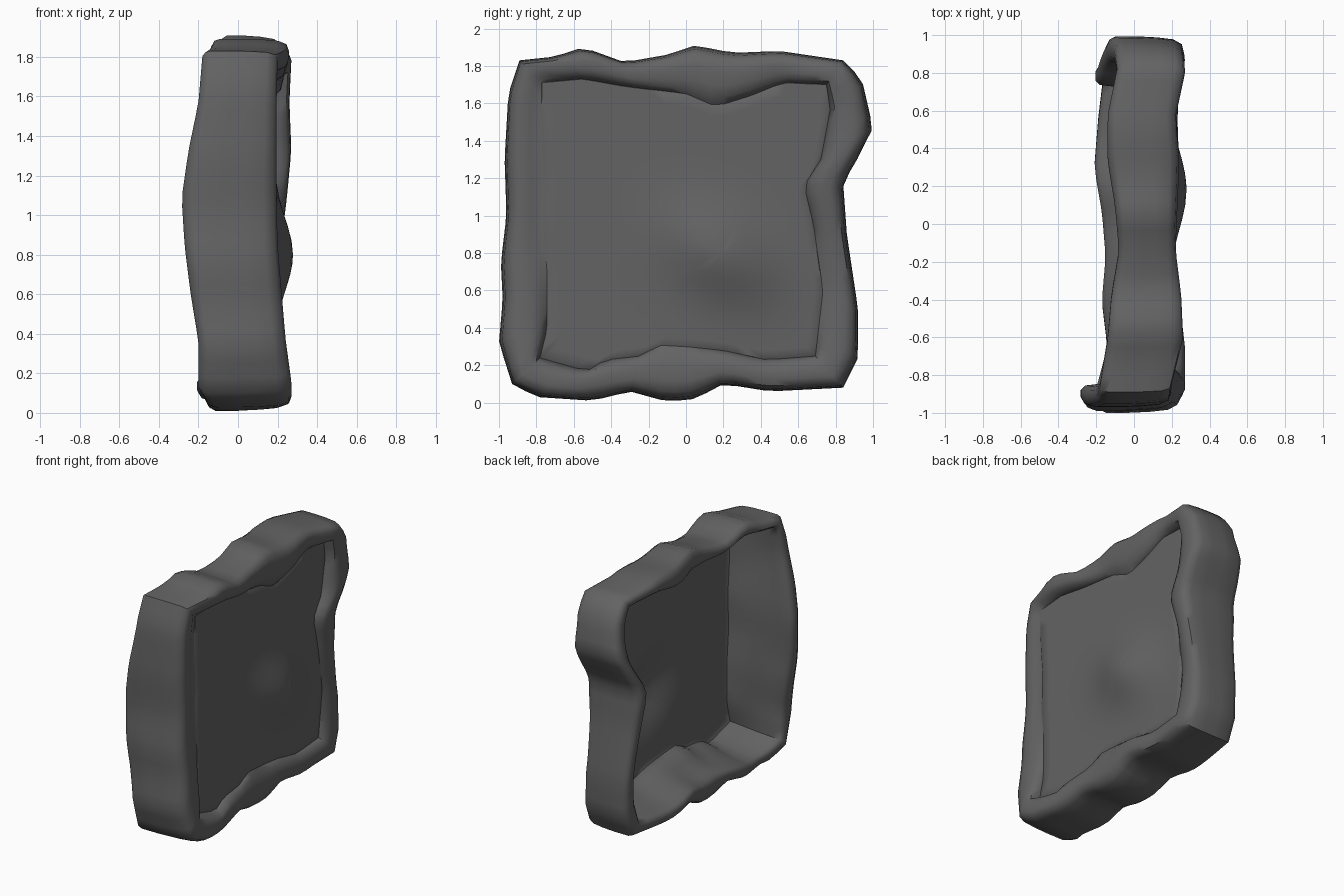
import bpy, bmesh, math
from mathutils import Vector

if "Cube" in bpy.data.objects:
    bpy.data.objects.remove(bpy.data.objects["Cube"])

N = 22  # samples along each side of the frame
EDGE = .183  # depth of the panel

stone = bpy.data.materials.new("dark grey stone")
stone.diffuse_color = (0.125, 0.125, 0.125, 1)
stone.use_nodes = True
stone.node_tree.nodes["Principled BSDF"].inputs["Base Color"].default_value = stone.diffuse_color


def resample(pts, n):
    """n points evenly spaced along a polyline, without its last point."""
    pts = [Vector(p) for p in pts]
    lens = [(b - a).length for a, b in zip(pts, pts[1:])]
    out = []
    for i in range(n):
        d = sum(lens) * i / n
        for a, b, l in zip(pts, pts[1:], lens):
            if d <= l:
                out.append(a.lerp(b, d / l))
                break
            d -= l
    return out


def sample(vals, n):
    """n evenly spaced values along a list, without its last value."""
    out = []
    for i in range(n):
        f = i / n * (len(vals) - 1)
        k = int(f)
        out.append(vals[k] + (vals[k + 1] - vals[k]) * (f - k))
    return out


# each side: outer outline (y, z), inner outline (y, z), back crest x, front crest x
left = (
    [(-.93, .10), (-1.0, .32), (-.98, .55), (-.99, .75), (-.96, 1.0), (-.97, 1.3), (-.95, 1.65), (-.89, 1.83)],
    [(-.78, .24), (-.74, .4), (-.74, .7), (-.76, .95), (-.75, 1.2), (-.77, 1.45), (-.77, 1.71)],
    [-.20, -.20, -.24, -.27, -.285, -.25, -.20, -.18],
    [.27, .24, .22, .20, .195, .195, .195, .20])
top = (
    [(-.89, 1.83), (-.7, 1.85), (-.55, 1.9), (-.33, 1.82), (-.1, 1.86), (.05, 1.91), (.25, 1.87), (.5, 1.88), (.84, 1.83)],
    [(-.77, 1.71), (-.55, 1.73), (-.33, 1.69), (0, 1.65), (.16, 1.58), (.35, 1.64), (.52, 1.71), (.75, 1.70)],
    [-.18, -.14, -.12, -.08, -.10, -.14, -.14, -.09],
    [.20, .26, .25, .22, .23, .24, .22, .27])
right = (
    [(.84, 1.83), (.94, 1.73), (1.0, 1.47), (.9, 1.27), (.84, 1.18), (.86, .9), (.92, .5), (.92, .24), (.84, .08)],
    [(.75, 1.70), (.77, 1.57), (.72, 1.3), (.63, 1.16), (.68, .95), (.73, .6), (.69, .25)],
    [-.09, -.11, -.17, -.21, -.18, -.16, -.15, -.16],
    [.27, .26, .27, .25, .22, .21, .22, .24])
bottom = (
    [(.84, .08), (.45, .06), (.2, .1), (.05, .02), (-.1, .005), (-.3, .06), (-.5, .01), (-.8, .03), (-.93, .10)],
    [(.69, .25), (.43, .23), (.2, .28), (.02, .3), (-.14, .31), (-.25, .25), (-.43, .23), (-.53, .17), (-.78, .24)],
    [-.16, -.19, -.21, -.17, -.15, -.17, -.14, -.20],
    [.24, .23, .24, .23, .22, .24, .27, .27])

outer, inner, back, crest = [], [], [], []
for side in (left, top, right, bottom):
    outer += resample(side[0], N)
    inner += resample(side[1], N)
    back += sample(side[2], N)
    crest += sample(side[3], N)
COUNT = len(outer)


def bump(p):
    """Long diagonal swelling on the panel."""
    dy, dz = p.x - .18, p.y - .8
    u, v = -.85 * dy + .53 * dz, .53 * dy + .85 * dz
    return .095 * math.exp(-(u / .32) ** 2 - (v / .22) ** 2)


def finish(bm, name):
    me = bpy.data.meshes.new(name)
    bm.to_mesh(me)
    bm.free()
    me.materials.append(stone)
    ob = bpy.data.objects.new(name, me)
    bpy.context.collection.objects.link(ob)
    bpy.ops.object.select_all(action='DESELECT')
    ob.select_set(True)
    bpy.context.view_layer.objects.active = ob
    bpy.ops.object.shade_smooth_by_angle(angle=math.radians(50))


def bridge(bm, a, b):
    for i in range(COUNT):
        j = (i + 1) % COUNT
        bm.faces.new((a[i], a[j], b[j], b[i]))


# lumpy frame: a closed bar running round the opening, narrow at the back
# (share of the way from outer to inner outline, share from back to front)
profile = [(.4, 0), (.22, 0), (.06, .04), (0, .12), (0, .4), (.02, .65), (.06, .86),
           (.16, .97), (.36, 1), (.65, .99), (.86, .95), (1, None),
           (.97, .72), (.8, .55), (.66, .38), (.56, .2), (.52, .05)]
bm = bmesh.new()
loops = []
for t, f in profile:
    loops.append([])
    for o, i, b, c in zip(outer, inner, back, crest):
        p = o.lerp(i, t)
        x = EDGE + bump(p) - .004 if f is None else b + (c - b) * f
        loops[-1].append(bm.verts.new((x, p.x, p.y)))
for a, b in zip(loops, loops[1:] + loops[:1]):
    bridge(bm, a, b)
bmesh.ops.recalc_face_normals(bm, faces=bm.faces[:])
finish(bm, "stone_frame")

# swollen panel closing the front opening, its rim sunk into the frame
mid = Vector((.18, .8))
bm = bmesh.new()
loops = [[bm.verts.new((EDGE - .02, q.x, q.y))
          for q in (i.lerp(o, .1) for o, i in zip(outer, inner))]]
for k in range(12):
    pts = [p.lerp(mid, k / 12) for p in inner]
    loops.append([bm.verts.new((EDGE + bump(p), p.x, p.y)) for p in pts])
for a, b in zip(loops, loops[1:]):
    bridge(bm, a, b)
tip = bm.verts.new((EDGE + bump(mid), mid.x, mid.y))
for i in range(COUNT):
    bm.faces.new((loops[-1][i], loops[-1][(i + 1) % COUNT], tip))
bm.normal_update()
if sum(f.normal.x * f.calc_area() for f in bm.faces) < 0:
    bmesh.ops.reverse_faces(bm, faces=bm.faces[:])
finish(bm, "panel")
